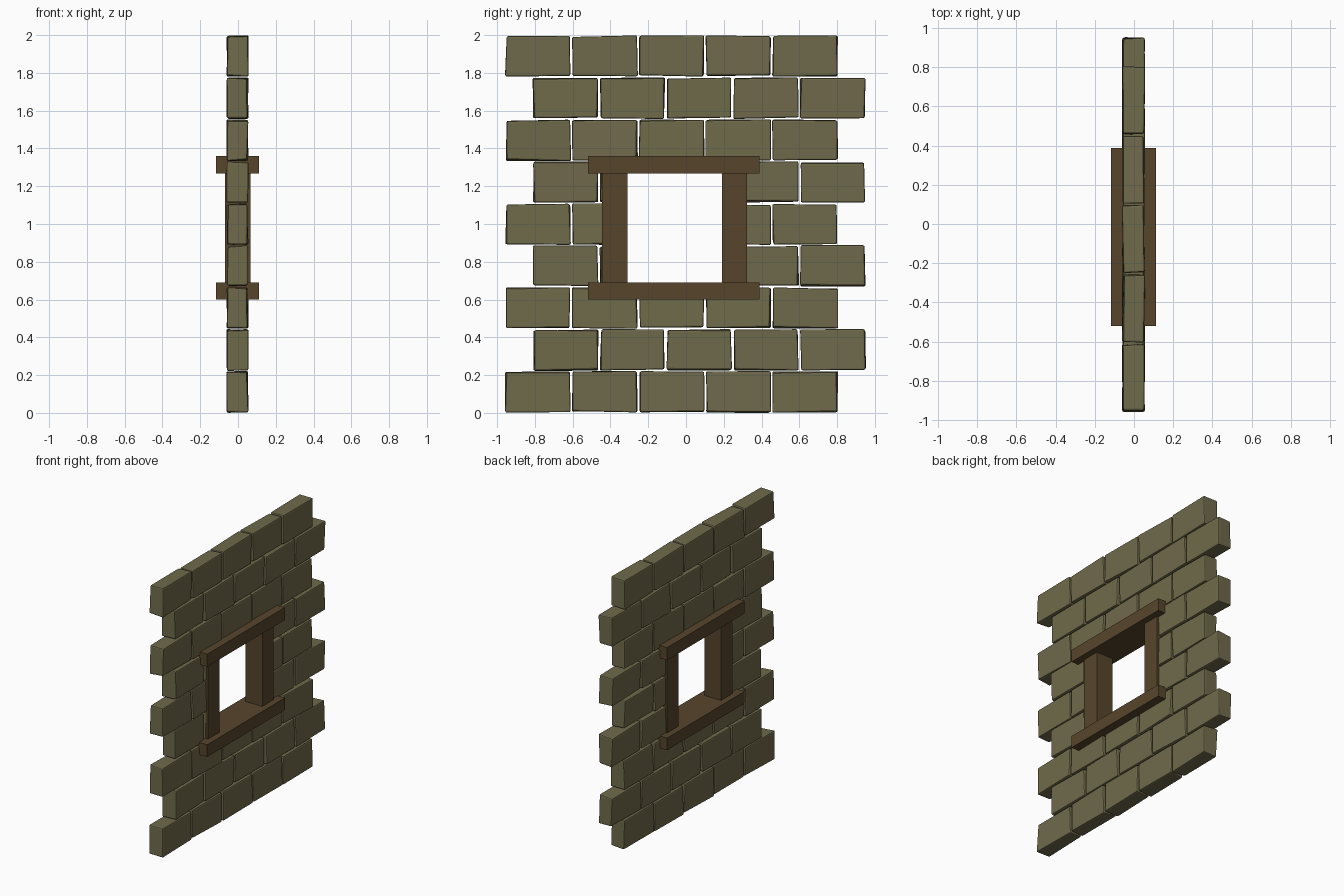
import bpy, bmesh, random
from mathutils import Vector

if "Cube" in bpy.data.objects:
    bpy.data.objects.remove(bpy.data.objects["Cube"])

random.seed(4)

def material(name, color):
    m = bpy.data.materials.new(name)
    m.diffuse_color = (*color, 1)
    m.use_nodes = True
    m.node_tree.nodes["Principled BSDF"].inputs["Base Color"].default_value = m.diffuse_color
    return m

STONE = material("stone", (0.16, 0.145, 0.07))
WOOD = material("wood", (0.095, 0.06, 0.025))

def add_box(bm, lo, hi, jitter=0.0):
    """Box between two corners, corners optionally pulled inwards at random."""
    c = (Vector(lo) + Vector(hi)) / 2
    size = Vector(hi) - Vector(lo)
    for v in bmesh.ops.create_cube(bm, size=1)["verts"]:
        pull = Vector([random.uniform(0, jitter) for _ in range(3)])
        v.co = c + Vector([v.co[i] * (size[i] - 2 * pull[i]) for i in range(3)])

def finish(name, bm, mat, bevel=0.0):
    me = bpy.data.meshes.new(name)
    bm.to_mesh(me)
    bm.free()
    ob = bpy.data.objects.new(name, me)
    bpy.context.collection.objects.link(ob)
    me.materials.append(mat)
    if bevel:
        b = ob.modifiers.new("worn_edges", 'BEVEL')
        b.width, b.segments = bevel, 2
    return ob

# Stone courses in running bond, split around the window opening
ROWS, BRICK = 9, 0.3535
H = 2.0 / ROWS
HOLE = (-0.38, 0.26)
for r in range(ROWS):
    bm = bmesh.new()
    start = -0.96 if r % 2 == 0 else -0.813
    for i in range(5):
        y0 = start + i * BRICK
        y1 = y0 + BRICK
        if 3 <= r <= 5:
            if y0 > HOLE[0] - 0.03 and y1 < HOLE[1] + 0.03:
                continue
            if y0 < HOLE[0] < y1:
                y1 = HOLE[0]
            elif y0 < HOLE[1] < y1:
                y0 = HOLE[1]
        add_box(bm, (-0.062, y0 + 0.001, r * H),
                (0.057, y1 - 0.001, (r + 1) * H), 0.011)
    finish(f"stone_course_{r + 1}", bm, STONE, 0.008)

# Window frame: two posts, lintel and sill
for name, lo, hi in (
    ("window_post_left", (-0.07, -0.445, 0.66), (0.066, -0.31, 1.30)),
    ("window_post_right", (-0.07, 0.19, 0.66), (0.066, 0.322, 1.30)),
    ("window_lintel", (-0.117, -0.52, 1.267), (0.112, 0.388, 1.36)),
    ("window_sill", (-0.117, -0.52, 0.6), (0.112, 0.388, 0.69)),
):
    bm = bmesh.new()
    add_box(bm, lo, hi)
    finish(name, bm, WOOD)
